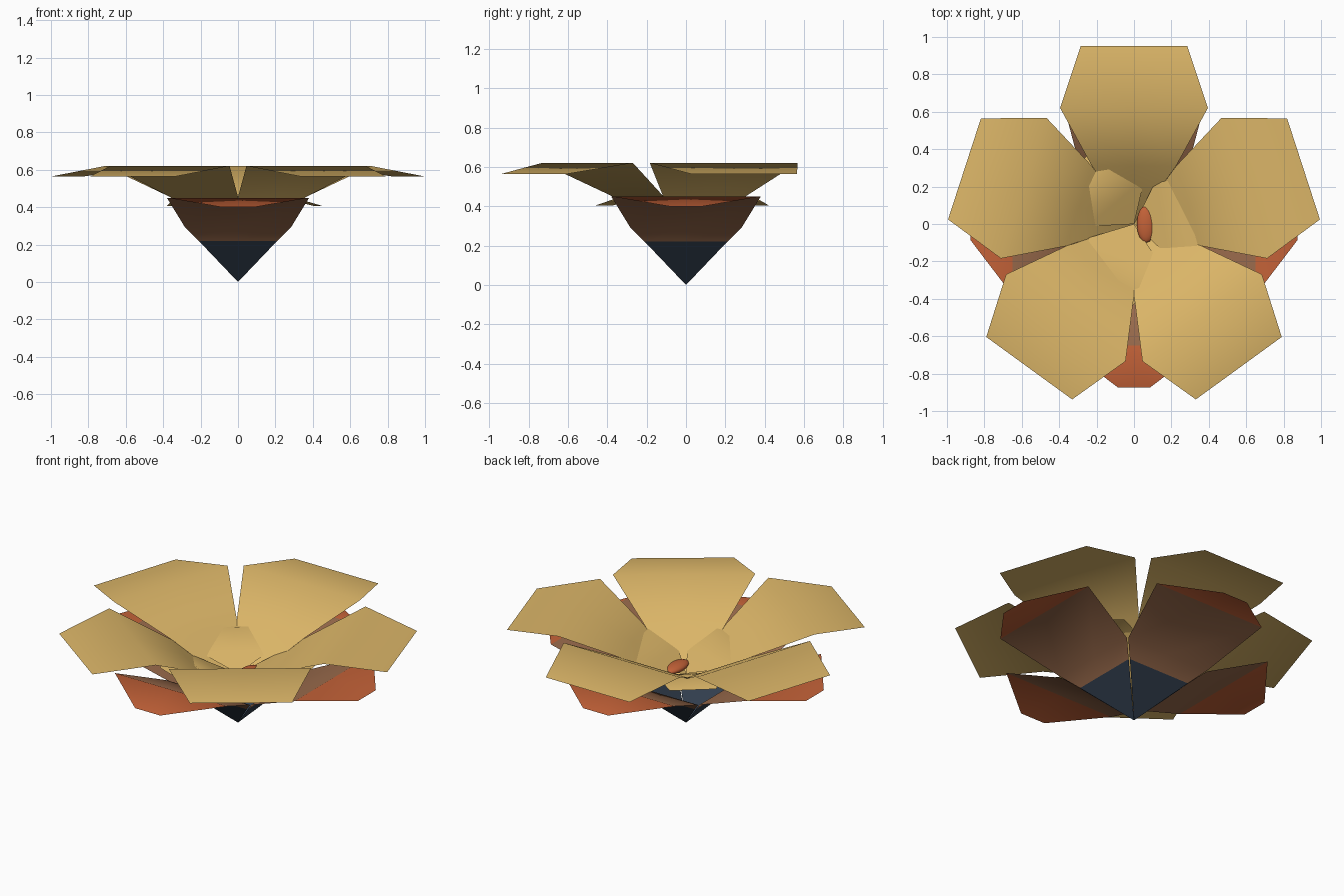
import bpy, bmesh, math

if "Cube" in bpy.data.objects:
    bpy.data.objects.remove(bpy.data.objects["Cube"])


def srgb(r, g, b):
    def lin(c):
        c /= 255
        return c / 12.92 if c < 0.04045 else ((c + 0.055) / 1.055) ** 2.4
    return (lin(r), lin(g), lin(b), 1)


def material(name, rgb):
    m = bpy.data.materials.new(name)
    m.diffuse_color = srgb(*rgb)
    m.use_nodes = True
    m.node_tree.nodes["Principled BSDF"].inputs["Base Color"].default_value = m.diffuse_color
    return m


TAN = material("golden_tan", (220, 182, 104))
ORANGE = material("burnt_orange", (196, 98, 56))
BROWN = material("dusty_brown", (154, 107, 76))
BLUE = material("slate_blue", (50, 63, 78))


def petal(name, angle, profile, mats):
    """One thin petal: profile rows are (radius, half width, height, material index)."""
    bm = bmesh.new()
    c, s = math.cos(math.radians(angle)), math.sin(math.radians(angle))
    rows = []
    for r, w, z, _ in profile:
        sides = (0,) if w == 0 else (-w, 0, w)
        rows.append([bm.verts.new((r * c - t * s, r * s + t * c, z)) for t in sides])
    for a, b, row in zip(rows, rows[1:], profile[1:]):
        for i in range(2):
            if len(a) == 1:
                f = bm.faces.new((a[0], b[i], b[i + 1]))
            else:
                f = bm.faces.new((a[i], b[i], b[i + 1], a[i + 1]))
            f.material_index = row[3]
            f.smooth = True
    bm.normal_update()
    me = bpy.data.meshes.new(name)
    bm.to_mesh(me)
    bm.free()
    for m in mats:
        me.materials.append(m)
    ob = bpy.data.objects.new(name, me)
    bpy.context.collection.objects.link(ob)
    return ob


# Lower whorl: four petals closing into a pointed square base
lower = [(0, 0, 0, 0), (0.215, 0.21, 0.22, 0), (0.29, 0.285, 0.295, 1),
         (0.65, 0.38, 0.45, 1), (0.875, 0.085, 0.40, 2)]
for i in range(4):
    petal(f"lower_petal_{i + 1}", 90 * i, lower, (BLUE, BROWN, ORANGE))

# Upper whorl: five wide petals with drooping tips
upper = [(0, 0, 0.20, 0), (0.31, 0.225, 0.455, 0),
         (0.62, 0.395, 0.62, 0), (0.953, 0.284, 0.565, 0)]
for i in range(5):
    petal(f"upper_petal_{i + 1}", 90 + 72 * i, upper, (TAN,))

# Small inner petals lining the cup
inner = [(0, 0, 0.30, 0), (0.15, 0.20, 0.37, 0),
         (0.31, 0.19, 0.44, 0), (0.44, 0.13, 0.405, 0)]
for i in range(3):
    petal(f"inner_petal_{i + 1}", 10 + 120 * i, inner, (TAN,))

# Orange heart just showing in the middle
bpy.ops.mesh.primitive_uv_sphere_add(segments=16, ring_count=8, radius=1, location=(0.065, 0, 0.325))
heart = bpy.context.object
heart.name = "flower_heart"
heart.scale = (0.05, 0.1, 0.025)
heart.data.materials.append(ORANGE)
bpy.ops.object.shade_smooth_by_angle()
